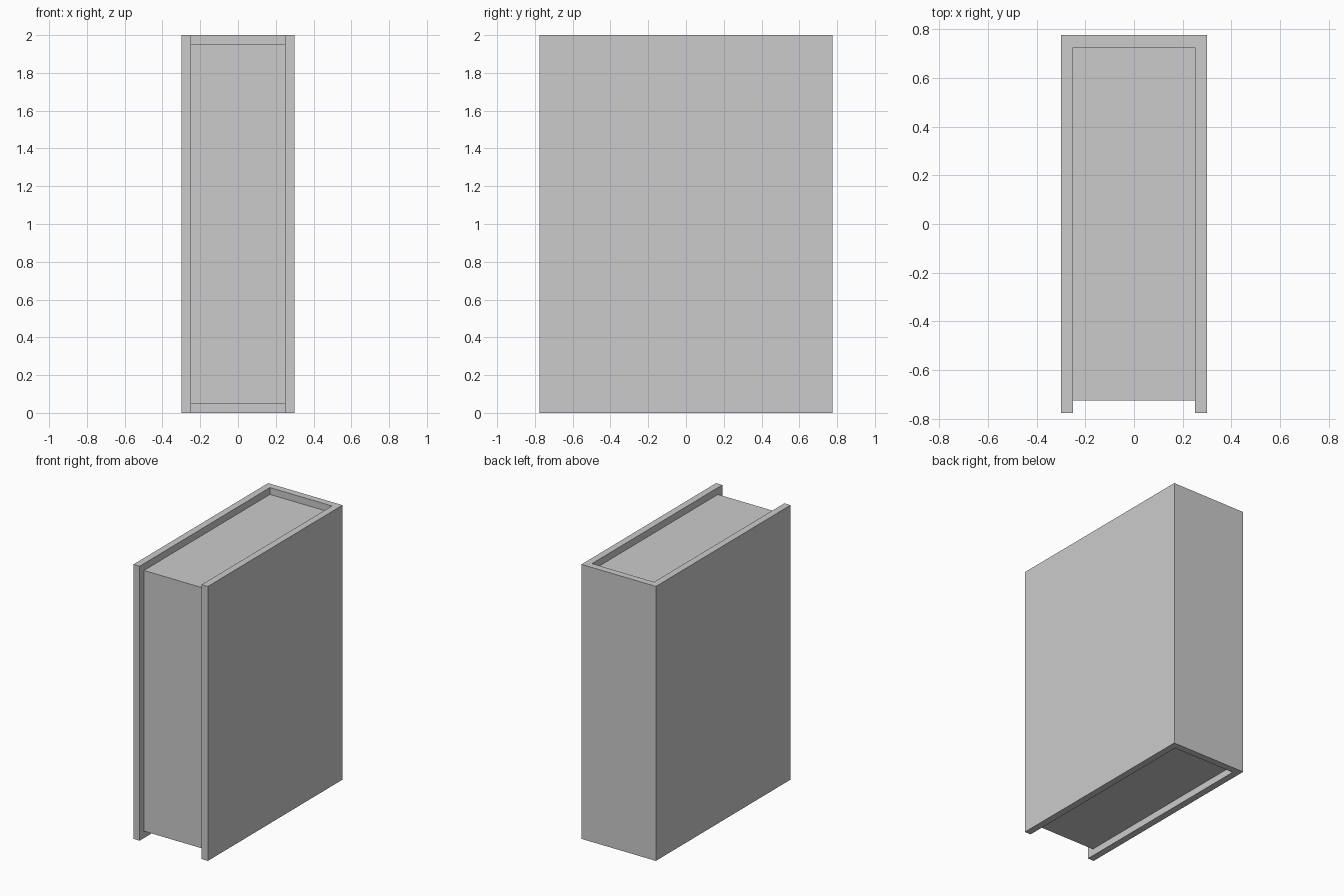
import bpy
import bmesh

if "Cube" in bpy.data.objects:
    bpy.data.objects.remove(bpy.data.objects["Cube"])

W, D, H, T = 0.30, 0.775, 2.0, 0.05  # half width, half depth, height, board thickness


def extrude_outline(name, outline, z0, z1):
    """Extrude a counter-clockwise plan outline from z0 to z1."""
    bm = bmesh.new()
    base = bm.faces.new([bm.verts.new((x, y, z0)) for x, y in outline])
    top = bmesh.ops.extrude_face_region(bm, geom=[base], use_keep_orig=True)
    verts = [v for v in top["geom"] if isinstance(v, bmesh.types.BMVert)]
    bmesh.ops.translate(bm, vec=(0, 0, z1 - z0), verts=verts)
    bmesh.ops.recalc_face_normals(bm, faces=bm.faces)
    mesh = bpy.data.meshes.new(name)
    bm.to_mesh(mesh)
    bm.free()
    obj = bpy.data.objects.new(name, mesh)
    bpy.context.collection.objects.link(obj)
    return obj


# Cover: two boards joined by the spine at the back, open at the front
right_half = [(W - T, D - T), (W - T, -D), (W, -D), (W, D)]
left_half = [(-x, y) for x, y in reversed(right_half)]
extrude_outline("book_cover", right_half + left_half, 0, H)

# Page block: set back from the cover edges at top, bottom and front
px, py = W - T, D - T
extrude_outline("page_block", [(-px, -py), (px, -py), (px, py), (-px, py)], T, H - T)
